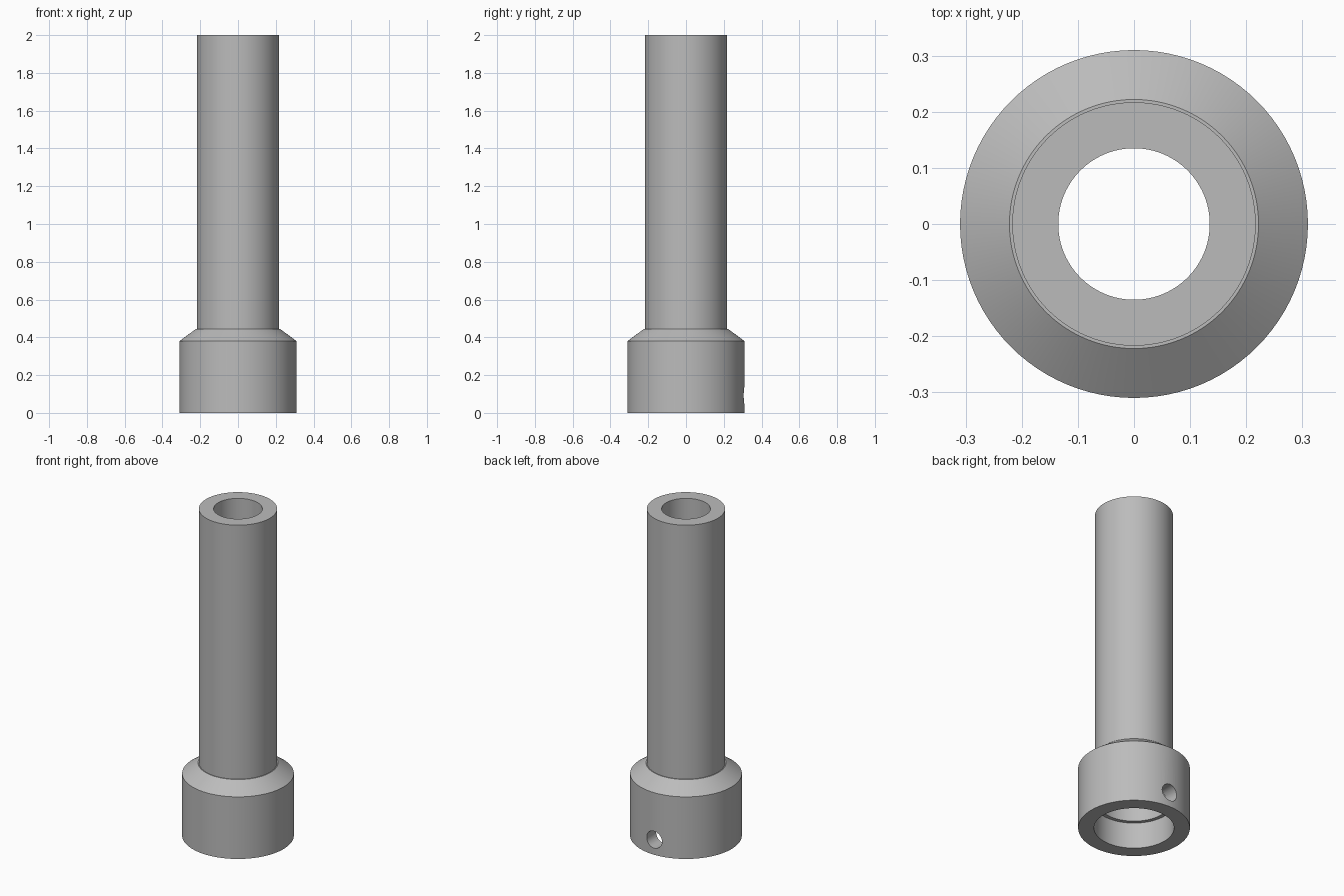
import bpy
import math

SEGMENTS = 96

cube = bpy.data.objects.get("Cube")
if cube:
    bpy.data.objects.remove(cube, do_unlink=True)

grey = bpy.data.materials.new("plain grey")
grey.use_nodes = True
colour = (0.5, 0.5, 0.5, 1)
grey.diffuse_color = colour
grey.node_tree.nodes["Principled BSDF"].inputs["Base Color"].default_value = colour


def lathe(name, profile):
    """Turn a closed (radius, height) profile around the z axis."""
    n = len(profile)
    verts = [(r * math.cos(a), r * math.sin(a), z)
             for a in (math.tau * s / SEGMENTS for s in range(SEGMENTS))
             for r, z in profile]
    faces = []
    for s in range(SEGMENTS):
        here, there = s * n, (s + 1) % SEGMENTS * n
        for i in range(n):
            j = (i + 1) % n
            faces.append((here + i, there + i, there + j, here + j))
    mesh = bpy.data.meshes.new(name)
    mesh.from_pydata(verts, [], faces)
    obj = bpy.data.objects.new(name, mesh)
    bpy.context.collection.objects.link(obj)
    mesh.materials.append(grey)
    return obj


# Tube, tapered collar and stepped socket in one turned profile
adapter = lathe("tube_with_socket_collar", [
    (0.222, 0), (0.31, 0), (0.31, 0.38), (0.222, 0.445), (0.217, 0.445),
    (0.217, 2), (0.135, 2), (0.135, 0.38), (0.2, 0.38), (0.2, 0.16), (0.222, 0.16),
])

# Set screw hole through the back wall of the collar
bpy.ops.mesh.primitive_cylinder_add(vertices=32, radius=0.052, depth=0.3,
                                    location=(0, 0.28, 0.092),
                                    rotation=(math.pi / 2, 0, 0))
cutter = bpy.context.object
cutter.name = "screw_hole_cutter"
cutter.data.materials.append(grey)
cutter.hide_render = True
cutter.hide_set(True)

cut = adapter.modifiers.new("screw hole", "BOOLEAN")
cut.operation = "DIFFERENCE"
cut.solver = "EXACT"
cut.object = cutter

# Apply the cut, then shade smooth with sharp rims
bpy.ops.object.select_all(action="DESELECT")
bpy.context.view_layer.objects.active = adapter
adapter.select_set(True)
bpy.ops.object.modifier_apply(modifier=cut.name)
bpy.data.objects.remove(cutter, do_unlink=True)
bpy.ops.object.shade_smooth_by_angle(angle=math.radians(30))
